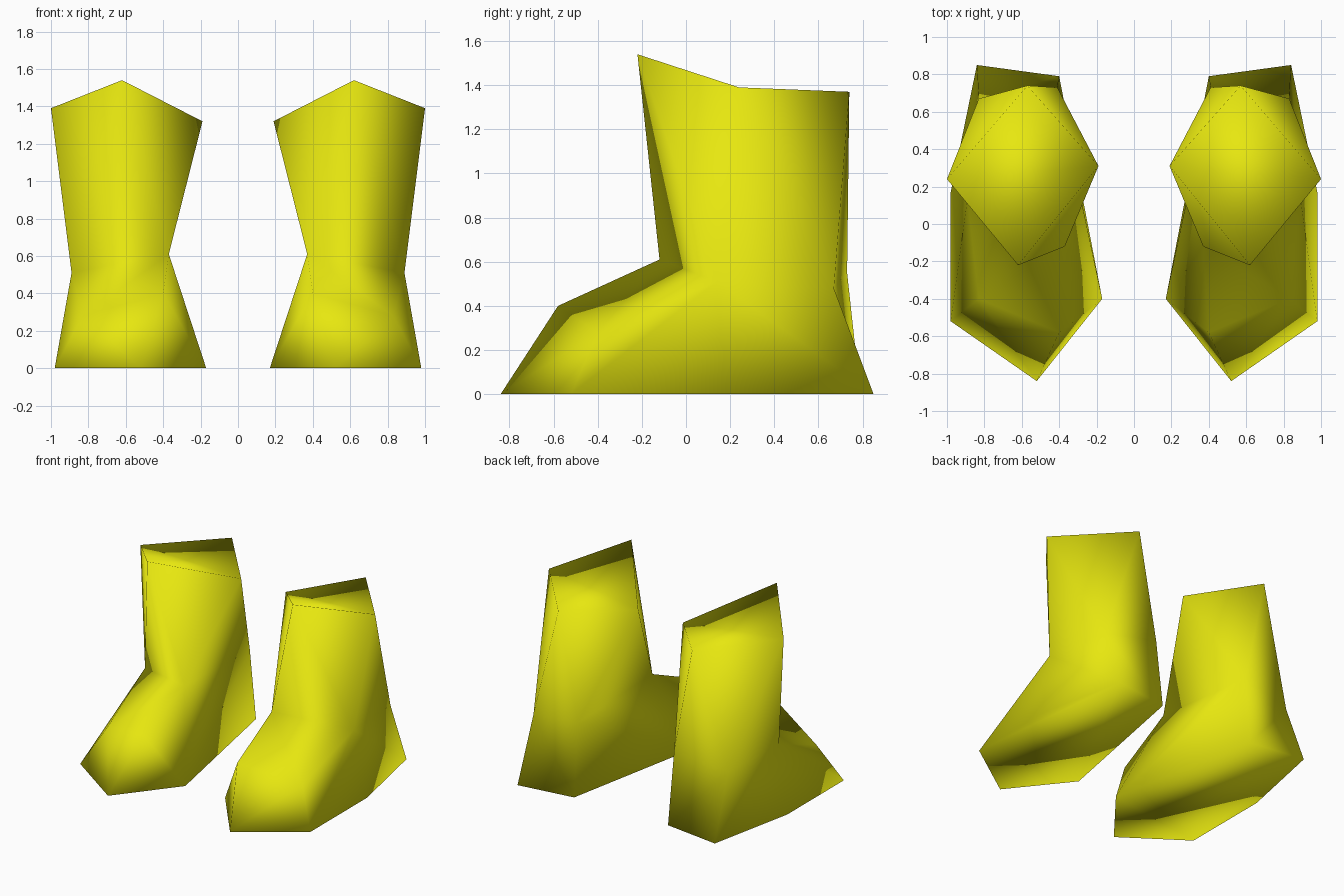
import bpy, bmesh

if "Cube" in bpy.data.objects:
    bpy.data.objects.remove(bpy.data.objects["Cube"])

yellow = bpy.data.materials.new("yellow")
yellow.diffuse_color = (0.8, 0.8, 0.005, 1)
yellow.use_nodes = True
yellow.node_tree.nodes["Principled BSDF"].inputs["Base Color"].default_value = yellow.diffuse_color

# Cross-sections of one boot, listed front, outer, back, inner
CUFF = [(.62, -.22, 1.54), (1.0, .24, 1.39), (.57, .74, 1.37), (.19, .31, 1.32)]
ANKLE = [(.37, -.12, .61), (.89, .14, .51), (.83, .67, .48), (.41, .73, .55)]
TOE_TOP = [(.40, -.58, .40), (.83, -.40, .28)]
SOLE = [(.52, -.84, 0), (.98, -.52, 0), (.98, .17, 0),
        (.84, .85, 0), (.40, .79, 0), (.17, -.40, 0)]


def build_boot(name, side):
    bm = bmesh.new()

    def ring(points):
        return [bm.verts.new((x * side, y, z)) for x, y, z in points]

    def quad(a, b, c, d):
        # two triangles sharing the diagonal a-c
        bm.faces.new((a, b, c))
        bm.faces.new((a, c, d))

    cuff, ankle, toe, sole = ring(CUFF), ring(ANKLE), ring(TOE_TOP), ring(SOLE)

    # closed top of the cuff
    quad(cuff[1], cuff[2], cuff[3], cuff[0])

    # shaft
    for i in range(4):
        j = (i + 1) % 4
        quad(cuff[i], ankle[i], ankle[j], cuff[j])

    # instep, toe cap and outer side of the foot
    quad(ankle[0], toe[0], toe[1], ankle[1])
    quad(toe[1], toe[0], sole[0], sole[1])
    quad(ankle[1], toe[1], sole[1], sole[2])

    # outer heel, back heel and inner side
    quad(ankle[1], sole[2], sole[3], ankle[2])
    quad(ankle[2], sole[3], sole[4], ankle[3])
    quad(ankle[3], sole[4], sole[5], ankle[0])
    quad(toe[0], ankle[0], sole[5], sole[0])

    # flat sole
    bm.faces.new(sole)

    bmesh.ops.recalc_face_normals(bm, faces=bm.faces)
    for f in bm.faces:
        f.smooth = True
    mesh = bpy.data.meshes.new(name)
    bm.to_mesh(mesh)
    bm.free()
    mesh.materials.append(yellow)
    bpy.context.collection.objects.link(bpy.data.objects.new(name, mesh))


build_boot("right_boot", 1)
build_boot("left_boot", -1)
